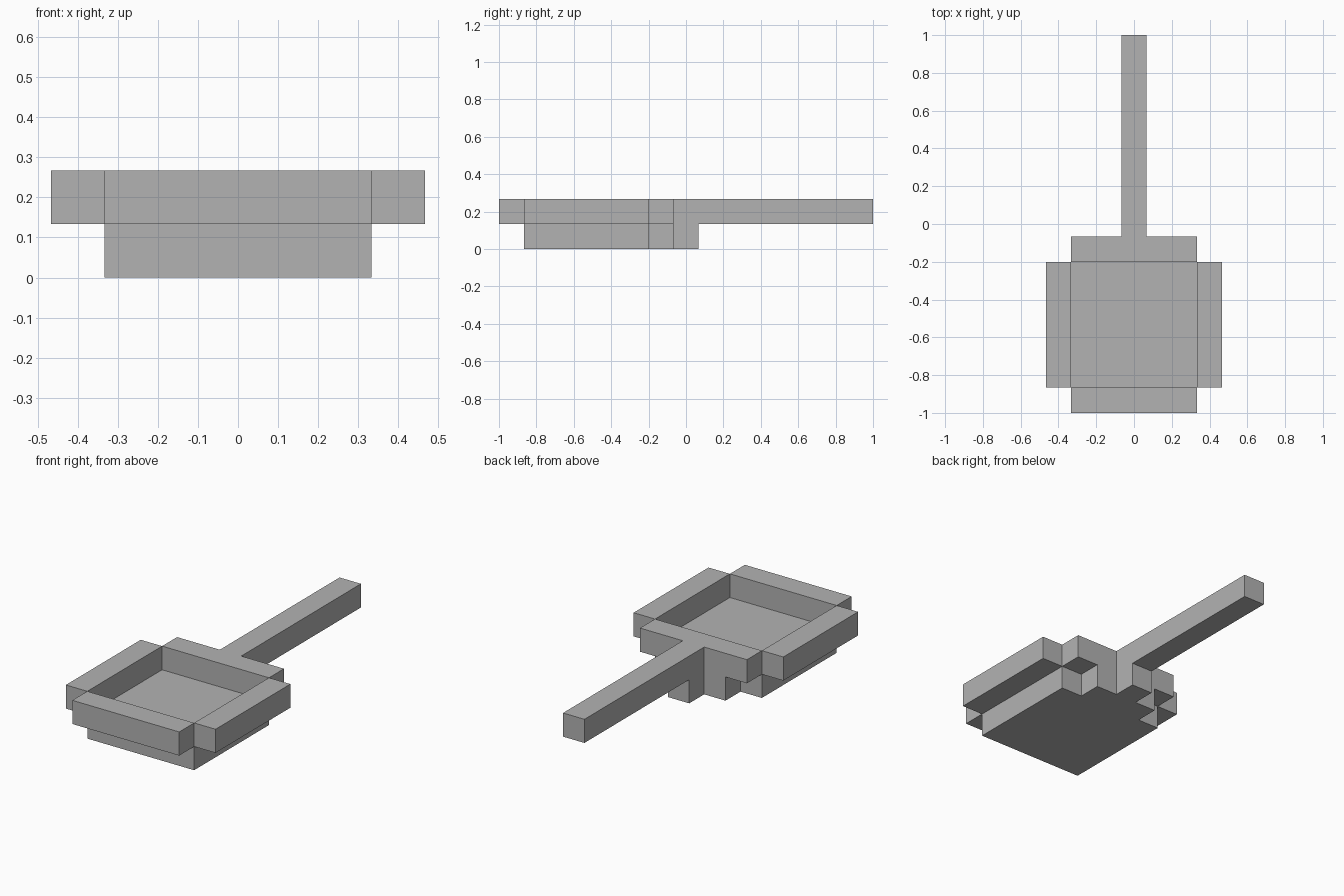
import bpy
import bmesh

cube = bpy.data.objects.get("Cube")
if cube:
    bpy.data.objects.remove(cube, do_unlink=True)

U = 2 / 15  # one block


def make_material(name, value):
    mat = bpy.data.materials.new(name)
    mat.use_nodes = True
    colour = (value, value, value, 1)
    mat.diffuse_color = colour
    mat.node_tree.nodes["Principled BSDF"].inputs["Base Color"].default_value = colour
    return mat


grey = make_material("plain grey", 0.45)


def prism(name, outline, level):
    """Extrude a plan outline, in blocks, by one block from the given level."""
    bm = bmesh.new()
    verts = [bm.verts.new((x * U, y * U - 1, level * U)) for x, y in outline]
    base = bm.faces.new(verts)
    top = bmesh.ops.extrude_face_region(bm, geom=[base])["geom"]
    moved = [v for v in top if isinstance(v, bmesh.types.BMVert)]
    bmesh.ops.translate(bm, verts=moved, vec=(0, 0, U))
    bmesh.ops.recalc_face_normals(bm, faces=bm.faces)
    mesh = bpy.data.meshes.new(name)
    bm.to_mesh(mesh)
    bm.free()
    mesh.materials.append(grey)
    obj = bpy.data.objects.new(name, mesh)
    bpy.context.collection.objects.link(obj)
    return obj


def symmetric(half):
    """Complete a right-hand half outline by mirroring it across x."""
    return half + [(-x, y) for x, y in reversed(half)]


def rect(x0, x1, y0, y1):
    return [(x0, y0), (x1, y0), (x1, y1), (x0, y1)]


# Pan floor with the stepped support under the handle
prism("pan_base", symmetric([(2.5, 1), (2.5, 6), (1.5, 6), (1.5, 7),
                             (0.5, 7), (0.5, 8)]), 0)

# Back rim and handle in one piece
prism("back_rim_and_handle", symmetric([(2.5, 6), (2.5, 7), (0.5, 7), (0.5, 15)]), 1)

# Front and side rims
prism("front_rim", rect(-2.5, 2.5, 0, 1), 1)
prism("left_rim", rect(2.5, 3.5, 1, 6), 1)
prism("right_rim", rect(-3.5, -2.5, 1, 6), 1)
